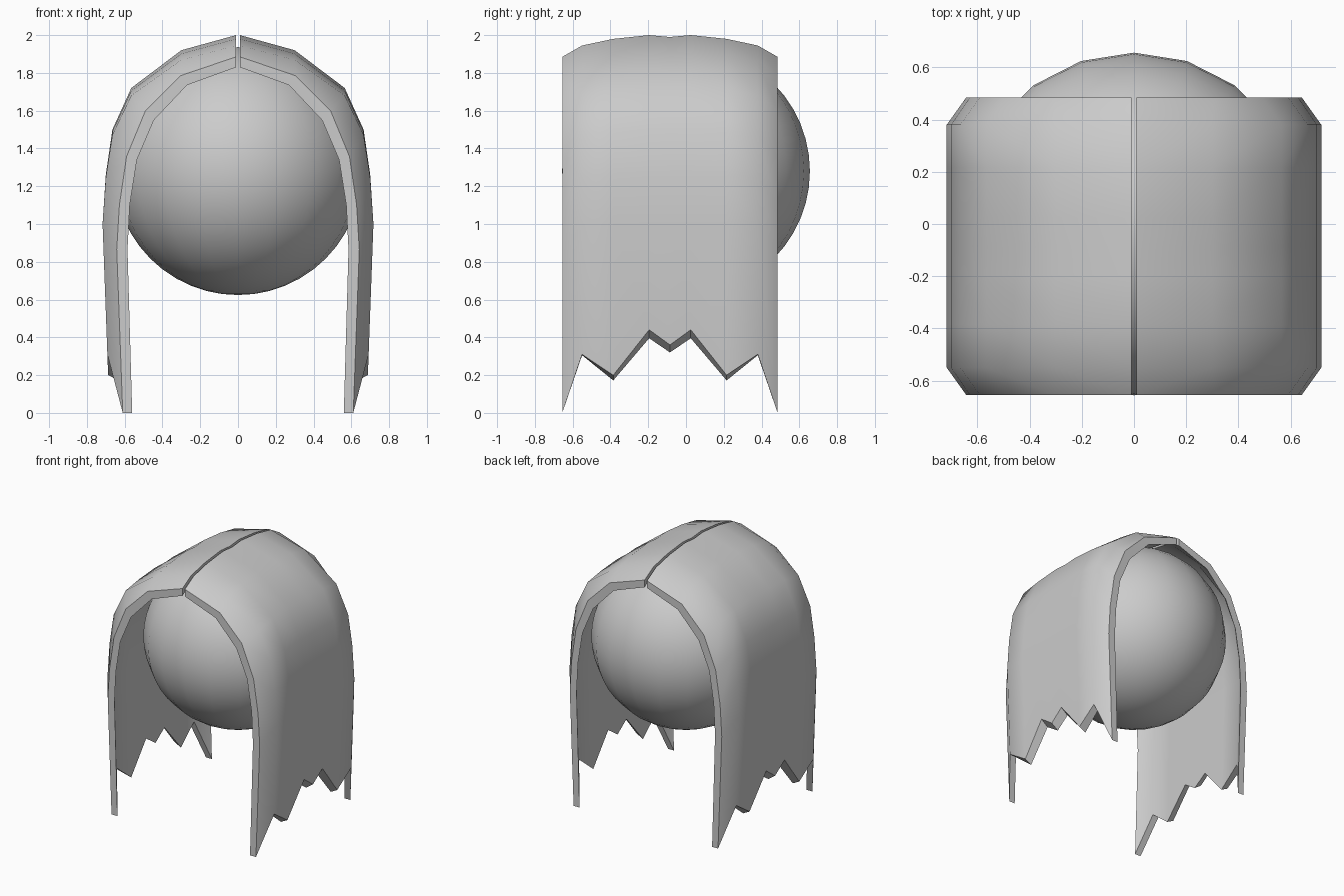
import bpy, bmesh, math

if "Cube" in bpy.data.objects:
    bpy.data.objects.remove(bpy.data.objects["Cube"])

# Cross-section profiles (x, z) from the parting down to the side
MID_OUT = [(0.01, 2.0), (0.30, 1.92), (0.565, 1.72), (0.665, 1.5), (0.70, 1.26), (0.717, 1.0)]
MID_IN = [(0.01, 1.945), (0.275, 1.865), (0.515, 1.685), (0.607, 1.48), (0.643, 1.25), (0.657, 1.0)]
END_OUT = [(0.01, 1.885), (0.305, 1.785), (0.49, 1.6), (0.59, 1.357), (0.628, 1.1), (0.642, 0.865)]
END_IN = [(0.01, 1.83), (0.27, 1.735), (0.445, 1.55), (0.535, 1.34), (0.573, 1.1), (0.585, 0.865)]

# Per column outward from the middle: y offset, hem height, top drop, inner hem drop
COLUMNS = [(0.0, 0.36, 0.01, 0.04), (0.11, 0.44, 0.0, 0.045), (0.30, 0.2, 0.02, 0.028),
           (0.465, 0.31, 0.055, 0.005), (0.57, 0.0, 0.0, 0.0)]
CENTER_Y = -0.085


def column_points(k, inner):
    """Points of one column of the curtain, parting to hem."""
    off, hem, drop, hem_drop = COLUMNS[abs(k)]
    end = abs(k) == 4
    prof = (END_IN if inner else END_OUT) if end else (MID_IN if inner else MID_OUT)
    y = CENTER_Y + math.copysign(off, k)
    pts = [(x, y, z - drop * max(0, z - 1)) for x, z in prof]
    x, z = prof[-1]
    hem -= hem_drop if inner else 0
    slope = (0.025 if inner else 0.032) / 0.87
    pts.append((x - (z - hem) * slope, y, hem))
    return pts


# Hair curtain: outer and inner sheets joined by rims, mirrored across the parting
bm = bmesh.new()
out, inn = [[[bm.verts.new(p) for p in column_points(k, side)] for k in range(-4, 5)]
            for side in (False, True)]
for sheet in (out, inn):
    for a, b in zip(sheet, sheet[1:]):
        for j in range(len(a) - 1):
            bm.faces.new((a[j], b[j], b[j + 1], a[j + 1]))


def rim(a, b):
    for i in range(len(a) - 1):
        bm.faces.new((a[i], a[i + 1], b[i + 1], b[i]))


for i in (0, -1):
    rim(out[i], inn[i])
    rim([c[i] for c in out], [c[i] for c in inn])
bmesh.ops.recalc_face_normals(bm, faces=bm.faces[:])
mesh = bpy.data.meshes.new("hair_curtain")
bm.to_mesh(mesh)
bm.free()
hair = bpy.data.objects.new("hair_curtain", mesh)
bpy.context.collection.objects.link(hair)
mirror = hair.modifiers.new("mirror", 'MIRROR')
mirror.use_mirror_merge = False
bpy.ops.object.select_all(action='DESELECT')
hair.select_set(True)
bpy.context.view_layer.objects.active = hair
bpy.ops.object.shade_smooth_by_angle(angle=math.radians(42))

# Round head
bpy.ops.mesh.primitive_uv_sphere_add(segments=20, ring_count=24, radius=0.656,
                                     location=(0, 0, 1.28), rotation=(0, 0, 0))
head = bpy.context.object
head.name = "head"
bpy.ops.object.shade_smooth()
